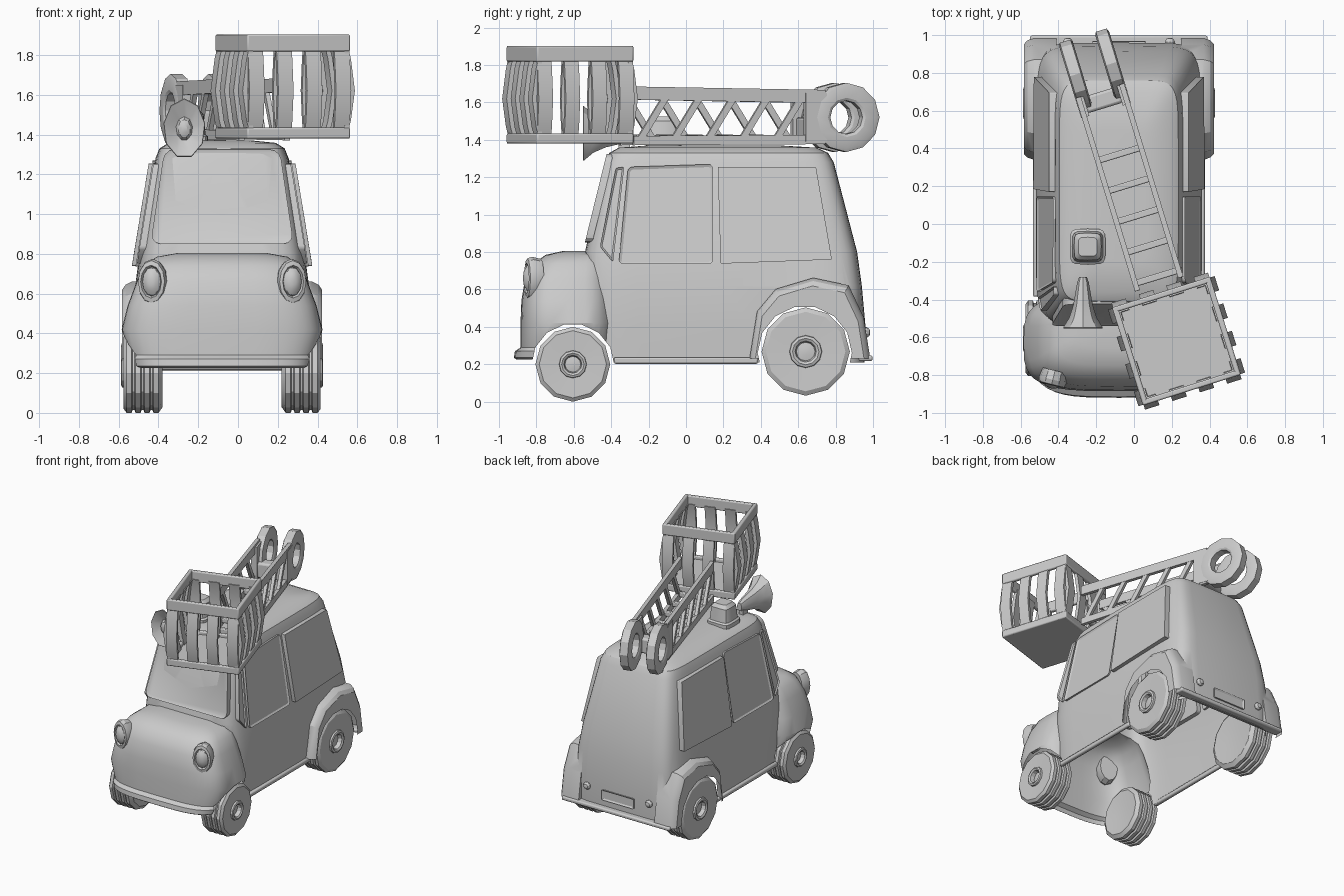
import bpy, bmesh
from math import sin, cos, pi, radians, hypot
from mathutils import Matrix, Vector

if "Cube" in bpy.data.objects:
    bpy.data.objects.remove(bpy.data.objects["Cube"])

CX = -0.08                       # the car sits slightly left of the origin
CAR = Matrix.Translation((CX, 0, 0))


def finish(name, bm, matrix=CAR, bevel=0):
    bmesh.ops.recalc_face_normals(bm, faces=bm.faces)
    me = bpy.data.meshes.new(name)
    bm.to_mesh(me)
    bm.free()
    ob = bpy.data.objects.new(name, me)
    bpy.context.collection.objects.link(ob)
    ob.matrix_world = matrix
    if bevel:
        m = ob.modifiers.new("bevel", 'BEVEL')
        m.width, m.segments = bevel, 2
    return ob


def loft(bm, rings, closed=False, m=Matrix()):
    vs = [[bm.verts.new(m @ Vector(p)) for p in r] for r in rings]
    n = len(vs[0])
    pairs = list(zip(vs, vs[1:])) + ([(vs[-1], vs[0])] if closed else [])
    for a, b in pairs:
        for i in range(n):
            bm.faces.new((a[i], a[(i + 1) % n], b[(i + 1) % n], b[i]))
    if not closed:
        bm.faces.new(vs[0])
        bm.faces.new(vs[-1])


def revolve(bm, profile, seg, m=Matrix(), closed=False):
    loft(bm, [[(r * sin(2 * pi * i / seg), r * cos(2 * pi * i / seg), h) for i in range(seg)]
              for r, h in profile], closed, m)


def oval(z, w, yf, yb, n, seg=40):
    c, h = (yf + yb) / 2, (yb - yf) / 2
    def s(v):
        return 0 if abs(v) < 1e-6 else (abs(v) ** (2 / n)) * (1 if v > 0 else -1)
    return [(w * s(cos(2 * pi * i / seg)), c + h * s(sin(2 * pi * i / seg)), z) for i in range(seg)]


def box(bm, c, size, rot=Matrix()):
    bmesh.ops.create_cube(bm, size=1, matrix=Matrix.Translation(c) @ rot @ Matrix.Diagonal((*size, 1)))


def boolean(target, tool, op):
    m = target.modifiers.new("bool", 'BOOLEAN')
    m.object, m.operation, m.solver = tool, op, 'EXACT'
    bpy.context.view_layer.objects.active = target
    bpy.ops.object.modifier_apply(modifier=m.name)
    bpy.data.objects.remove(tool)


# Cabin: horizontal rings (z, half width, front y, back y)
CABIN = [(.21, .435, -.50, .955), (.40, .44, -.52, .96), (.62, .44, -.535, .94), (.80, .415, -.54, .915),
         (1.28, .335, -.435, .79), (1.33, .315, -.41, .76), (1.358, .27, -.36, .70), (1.37, .15, -.2, .5)]
bm = bmesh.new()
loft(bm, [oval(*r, 8) for r in CABIN])
body = finish("body", bm)


def wall(z, k):
    for a, b in zip(CABIN, CABIN[1:]):
        if a[0] <= z <= b[0]:
            return a[k] + (b[k] - a[k]) * (z - a[0]) / (b[0] - a[0])


# Bonnet with front wings and bumper lip
HOOD = [(.225, .44, -.905, -.37), (.235, .455, -.92, -.37), (.27, .465, -.915, -.37), (.29, .47, -.885, -.37),
        (.42, .505, -.885, -.37), (.54, .475, -.88, -.38), (.66, .43, -.86, -.39), (.74, .39, -.815, -.40),
        (.785, .33, -.75, -.41), (.805, .22, -.66, -.42)]
bm = bmesh.new()
loft(bm, [oval(*r, 3.6) for r in HOOD])
boolean(body, finish("bonnet", bm), 'UNION')

# Rear wings
ARCH = [(-.31, 0), (-.27, .25), (-.17, .37), (.03, .43), (.22, .39), (.30, .22), (.335, 0)]
for s in (-1, 1):
    bm = bmesh.new()
    loft(bm, [[(s * x, .65 + y * k, .232 + z * k) for y, z in ARCH]
              for x, k in ((.33, 1), (.45, 1), (.485, .96), (.503, .9))])
    boolean(body, finish("rear_wing", bm), 'UNION')

# Wheel arches, then open the underside of the shell
HOLES = [(-.605, .195, .222), (.635, .26, .252)]
for y, z, r in HOLES:
    bm = bmesh.new()
    revolve(bm, [(r, -.7), (r, .7)], 14, Matrix.Translation((0, y, z)) @ Matrix.Rotation(pi / 2, 4, 'Y'))
    boolean(body, finish("arch_cutter", bm), 'DIFFERENCE')
bm = bmesh.new()
bm.from_mesh(body.data)
bm.normal_update()
gone = [f for f in bm.faces if (f.normal.z < -.9 and f.calc_center_median().z < .26) or
        any(abs(f.normal.x) < .02 and all(abs(hypot(v.co.y - y, v.co.z - z) - r) < .015 for v in f.verts)
            for y, z, r in HOLES)]
bmesh.ops.delete(bm, geom=gone, context='FACES')
bm.to_mesh(body.data)
bm.free()


# Windows: thin rounded slabs with an inset pane
def panel(name, pts, inward, inset=.014, rnd=.03):
    bm = bmesh.new()
    d = Vector(inward)
    loft(bm, [pts, [Vector(p) + d for p in pts]])
    bmesh.ops.recalc_face_normals(bm, faces=bm.faces)
    n = len(pts)
    bm.verts.ensure_lookup_table()
    edges = [bm.edges.get((bm.verts[i], bm.verts[i + n])) for i in range(n)]
    bmesh.ops.bevel(bm, geom=edges, offset=rnd, segments=3, profile=.5, affect='EDGES')
    bm.normal_update()
    out = max(bm.faces, key=lambda f: -f.normal.dot(d))
    if inset:
        bmesh.ops.inset_region(bm, faces=[out], thickness=inset, depth=-.008)
    return finish(name, bm)


SIDE = {"door_window": ([(-.36, .735), (.145, .735), (.145, 1.27), (-.31, 1.255)], .012, .014, .025),
        "rear_window": ([(.185, .738), (.78, .76), (.695, 1.255), (.17, 1.255)], .03, 0, .005),
        "quarter_window": ([(-.46, .83), (-.39, .745), (-.33, 1.255), (-.375, 1.25)], .006, .01, .012)}
for name, (pts, off, inset, rnd) in SIDE.items():
    for s in (-1, 1):
        panel(name, [(s * (wall(z, 1) + off), y, z) for y, z in pts], (-s * .045, 0, 0), inset, rnd)
panel("windscreen", [(x, wall(z, 2) - .012, z) for x, z in ((-.36, .85), (.36, .85), (.29, 1.325), (-.29, 1.325))],
      (0, .04, 0), .018, .05)

# Headlights: oval bezel with a domed lens
for s in (-1, 1):
    bm = bmesh.new()
    m = (Matrix.Translation((s * .345, -.805, .66)) @ Matrix.Rotation(s * .25, 4, 'Z')
         @ Matrix.Diagonal((.075, 1, .115, 1)) @ Matrix.Rotation(pi / 2, 4, 'X'))
    revolve(bm, [(.9, -.03), (1, .02), (.92, .045), (.72, .05), (.64, .035), (.6, .045), (.4, .06), (.15, .066)], 12, m)
    finish("headlight", bm)

# Wheels: ribbed tyres with a hub ring
TYRE = [(.35, .01), (.86, 0), (1, .02), (1, .045), (.93, .05), (.93, .06), (1, .065), (1, .09), (.93, .095),
        (.93, .105), (1, .11), (1, .135), (.93, .14), (.93, .15), (1, .155), (1, .18), (.9, .195), (.37, .19),
        (.36, .203), (.30, .208), (.24, .2), (.21, .17), (.08, .175)]
for name, y, z, R in (("front_wheel", -.605, .2, .2), ("rear_wheel", .64, .268, .236)):
    for s in (-1, 1):
        bm = bmesh.new()
        m = Matrix.Translation((s * .30, y, z)) @ Matrix.Rotation(s * pi / 2, 4, 'Y')
        revolve(bm, [(r * R, h) for r, h in TYRE], 12, m)
        finish(name, bm)

# Sills, rear bumper, number plate and tail lights
for s in (-1, 1):
    bm = bmesh.new()
    box(bm, (s * .44, 0, .22), (.03, .77, .035))
    finish("sill", bm, bevel=.01)
bm = bmesh.new()
box(bm, (0, .96, .232), (.94, .075, .03))
finish("rear_bumper", bm, bevel=.01)
panel("number_plate", [(-.14, .968, .295), (.14, .968, .295), (.14, .966, .375), (-.14, .966, .375)],
      (0, -.03, 0), .012, .008)
for s in (-1, 1):
    bm = bmesh.new()
    revolve(bm, [(.028, -.03), (.028, .012), (.018, .026), (.006, .03)], 10,
            Matrix.Translation((s * .27, .955, .37)) @ Matrix.Rotation(-pi / 2, 4, 'X'))
    finish("tail_light", bm)

# Ladder: local x runs forward along it, local y across it
LAD = Matrix.Translation((-.215, .82, 0)) @ Matrix.Rotation(radians(-73), 4, 'Z')


def bar(bm, a, b, v, w, t):
    d = Vector((b[0] - a[0], 0, b[1] - a[1]))
    c = ((a[0] + b[0]) / 2, v, (a[1] + b[1]) / 2)
    box(bm, c, (d.length, w, t), d.to_track_quat('X', 'Z').to_matrix().to_4x4())


for s in (-1, 1):
    bm = bmesh.new()
    bar(bm, (.12, 1.632), (1.19, 1.65), s * .12, .028, .07)
    bar(bm, (.12, 1.402), (1.19, 1.396), s * .12, .028, .05)
    bar(bm, (.11, 1.52), (.23, 1.52), s * .115, .045, .26)
    for i in range(5):
        u = .25 + i * .19
        ends = ((u + .14, 1.405), (u, 1.625)) if s > 0 else ((u, 1.405), (u + .14, 1.625))
        bar(bm, *ends, s * .12, .024, .035)
    finish("ladder_rail", bm, LAD)
    bm = bmesh.new()
    revolve(bm, [(.185, -.03), (.165, -.038), (.105, -.038), (.09, -.03), (.09, .03), (.105, .038),
                 (.165, .038), (.185, .03)], 12,
            Matrix.Translation((0, s * .1, 1.52)) @ Matrix.Rotation(pi / 2, 4, 'X'), True)
    finish("pivot_ring", bm, LAD)
bm = bmesh.new()
for i in range(5):
    box(bm, (.47 + i * .17, 0, 1.41), (.035, .23, .035))
finish("ladder_rungs", bm, LAD, .006)
bm = bmesh.new()
box(bm, (.17, 0, 1.46), (.09, .2, .12))
finish("ladder_crossbeam", bm, LAD, .015)

# Rescue basket: floor, rims and bowed slats
BAS = Matrix.Translation((.225, -.62, 0)) @ Matrix.Rotation(radians(17.5), 4, 'Z')
bm = bmesh.new()
box(bm, (0, 0, 1.395), (.53, .53, .03))
finish("basket_floor", bm, BAS, .01)
SLAT = [(.255, 1.40), (.275, 1.47), (.296, 1.62), (.275, 1.78), (.26, 1.84)]
rim, slats = bmesh.new(), bmesh.new()
for k in range(4):
    q = Matrix.Rotation(k * pi / 2, 4, 'Z')
    for z, h in ((1.86, .085), (1.407, .055)):
        box(rim, q @ Vector((.257, 0, z)), (.03, .542, h), q)
    for i in range(4):
        v = -.228 + i * .152
        loft(slats, [[(x, v - .04, z), (x, v + .04, z), (x - .025, v + .04, z), (x - .025, v - .04, z)]
                     for x, z in SLAT], m=q)
finish("basket_rims", rim, BAS, .008)
finish("basket_slats", slats, BAS)

# Horn with flared oval bell, and the roof beacon behind it
bm = bmesh.new()
m = Matrix.Translation((-.27, -.28, 1.43)) @ Matrix.Diagonal((.7, 1, 1, 1)) @ Matrix.Rotation(pi / 2, 4, 'X')
revolve(bm, [(.03, 0), (.045, .03), (.075, .15), (.105, .215), (.152, .268), (.148, .272), (.06, .235), (.045, .255),
             (.02, .265)], 9, m)
finish("horn", bm, Matrix())
bm = bmesh.new()
box(bm, (-.27, -.33, 1.375), (.035, .06, .09))
finish("horn_bracket", bm, Matrix())
bm = bmesh.new()
loft(bm, [[(-.245 + x, -.12 + y - .0, z) for x, y, z in oval(h, w, -w, w, 5, 16)]
          for h, w in ((1.345, .095), (1.39, .095), (1.40, .082), (1.50, .072), (1.525, .05))])
finish("roof_beacon", bm, Matrix())

# Smooth the rounded parts, keep hard edges
bpy.ops.object.select_all(action='DESELECT')
for ob in bpy.context.scene.objects:
    if ob.type == 'MESH':
        ob.select_set(True)
        bpy.context.view_layer.objects.active = ob
bpy.ops.object.shade_smooth_by_angle(angle=radians(28))
